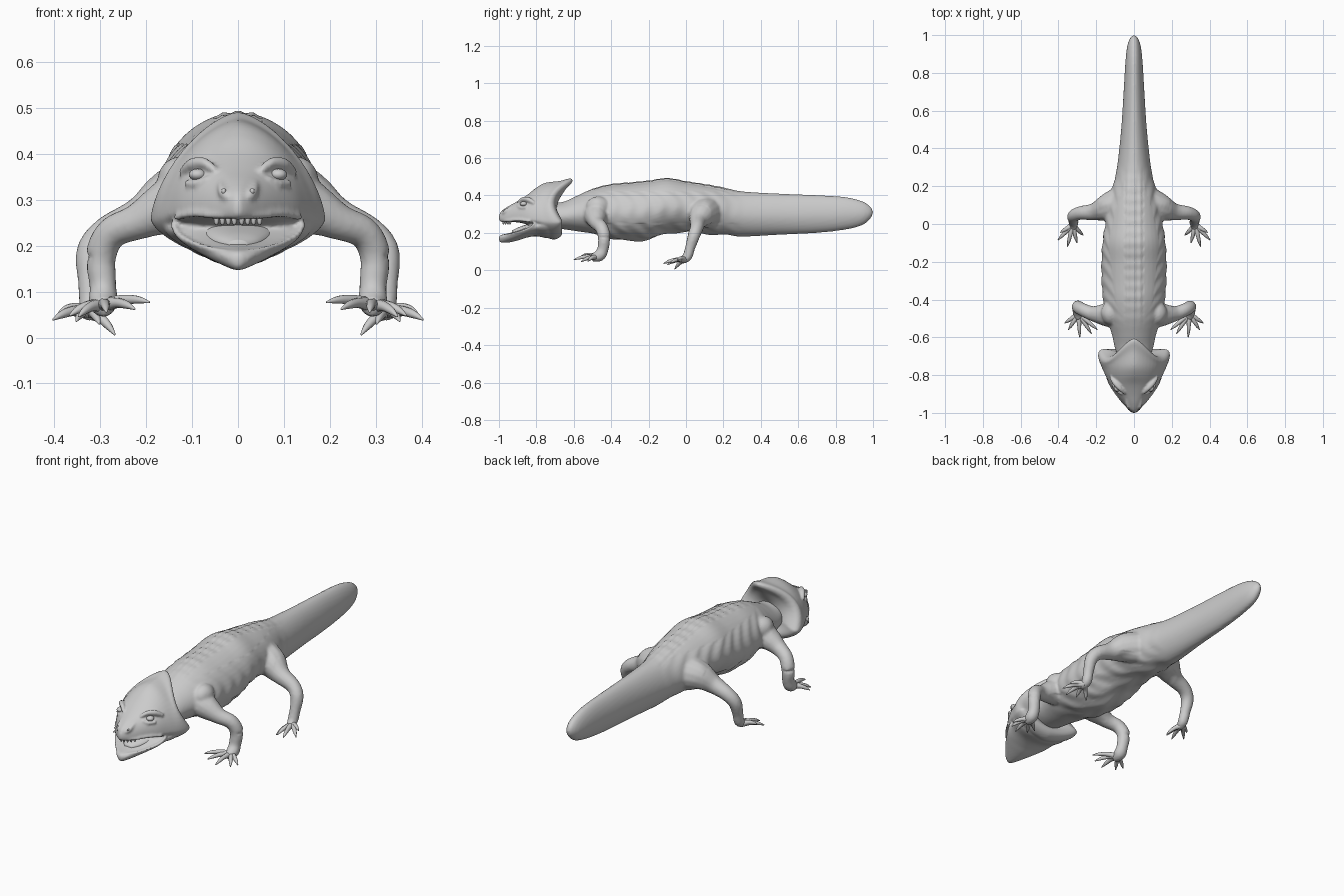
import bpy, bmesh, math
from mathutils import Vector


def spline(pts, k=6):
    """Catmull-Rom through tuples of any length."""
    p = [pts[0]] + list(pts) + [pts[-1]]
    out = []
    for i in range(1, len(p) - 2):
        for s in range(k):
            t = s / k
            out.append([0.5 * (2 * b + (c - a) * t + (2 * a - 5 * b + 4 * c - d) * t * t
                        + (3 * b - a - 3 * c + d) * t ** 3)
                        for a, b, c, d in zip(p[i - 1], p[i], p[i + 1], p[i + 2])])
    return out + [list(pts[-1])]


def skin(bm, rings):
    """Bridge rings of points and cap both ends."""
    vs = [[bm.verts.new(c) for c in r] for r in rings]
    n = len(vs[0])
    for a, b in zip(vs, vs[1:]):
        for i in range(n):
            bm.faces.new((a[i], a[(i + 1) % n], b[(i + 1) % n], b[i]))
    bm.faces.new(vs[0])
    bm.faces.new(vs[-1])


def loft(bm, stations, roundness=None, sides=40, k=6):
    """Stations along y: (y, half width, z top, z widest, z bottom, crest lean, roundness)."""
    if roundness:
        stations = [s + (0, roundness) for s in stations]
    rings = []
    for y, w, zt, zm, zb, lean, n in spline(stations, k):
        ring = []
        for i in range(sides):
            a = 2 * math.pi * i / sides
            c, s = math.cos(a), math.sin(a)
            x = math.copysign(abs(c) ** (2 / n), c) * w
            h = abs(s) ** (2 / n)
            z = zm + (h * (zt - zm) if s > 0 else -h * (zm - zb))
            dy = lean * (h ** 4 - .8 * math.sin(math.pi * h)) if s > 0 else 0
            ring.append((x, y + dy, z))
        rings.append(ring)
    skin(bm, rings)


def tube(bm, path, sides=14, k=5):
    """Mirrored pair of tapering tubes; path points are (x, y, z, radius)."""
    q = spline(path, k)
    for sx in (1, -1):
        c = [Vector((sx * p[0], p[1], p[2])) for p in q]
        rings = []
        for i, p in enumerate(q):
            d = c[min(i + 1, len(c) - 1)] - c[max(i - 1, 0)]
            rot = d.to_track_quat('Z', 'Y')
            r = max(p[3], 0.001)
            rings.append([c[i] + rot @ Vector((r * math.cos(2 * math.pi * j / sides),
                                               r * math.sin(2 * math.pi * j / sides), 0))
                          for j in range(sides)])
        skin(bm, rings)


def balls(bm, x, y, z, size):
    for sx in (1, -1):
        v = bmesh.ops.create_uvsphere(bm, u_segments=20, v_segments=12, radius=1)['verts']
        for w in v:
            w.co = Vector((sx * x + w.co.x * size[0], y + w.co.y * size[1], z + w.co.z * size[2]))


def finish(name, bm):
    bmesh.ops.recalc_face_normals(bm, faces=bm.faces)
    me = bpy.data.meshes.new(name)
    bm.to_mesh(me)
    bm.free()
    me.shade_smooth()
    ob = bpy.data.objects.new(name, me)
    bpy.context.collection.objects.link(ob)
    return ob


def fuse(ob, voxel, rounds):
    """Melt overlapping parts into one sculpted skin."""
    m = ob.modifiers.new("fuse", 'REMESH')
    m.mode, m.voxel_size, m.use_smooth_shade = 'VOXEL', voxel, True
    s = ob.modifiers.new("soften", 'SMOOTH')
    s.factor, s.iterations = 0.5, rounds
    dg = bpy.context.evaluated_depsgraph_get()
    me = bpy.data.meshes.new_from_object(ob.evaluated_get(dg))
    ob.modifiers.clear()
    ob.data = me
    me.shade_smooth()


# Trunk and tail: y, half width, top, bottom
trunk = [(-.74, .07, .36, .23), (-.66, .1, .365, .22), (-.59, .116, .395, .21),
         (-.5, .143, .435, .195), (-.4, .163, .46, .17), (-.3, .172, .468, .155),
         (-.2, .172, .478, .165), (-.1, .167, .492, .195), (0, .153, .475, .205),
         (.1, .14, .46, .195), (.2, .112, .442, .19), (.3, .09, .422, .18),
         (.5, .068, .41, .19), (.7, .055, .402, .2), (.85, .046, .392, .217),
         (.94, .036, .37, .24), (.985, .02, .342, .275), (1.0, .004, .315, .305)]
bm = bmesh.new()
loft(bm, [(y, w, t, b + (t - b) * .47, b) for y, w, t, b in trunk], 1.85)
# Front legs with shoulders and palms
tube(bm, [(.08, -.48, .31, .075), (.15, -.48, .285, .062), (.22, -.474, .252, .04),
          (.275, -.452, .228, .035), (.298, -.438, .18, .034), (.294, -.445, .11, .03),
          (.294, -.465, .078, .032), (.293, -.505, .066, .02)])
balls(bm, .125, -.47, .34, (.05, .065, .055))
# Hind legs with hips and soles
tube(bm, [(.07, .11, .31, .09), (.14, .088, .298, .075), (.21, .065, .262, .047),
          (.285, .058, .228, .036), (.32, .042, .185, .033), (.322, .022, .12, .027),
          (.32, .005, .07, .026), (.325, -.03, .05, .017)])
body = finish("body", bm)
fuse(body, .008, 3)

# Shallow rib folds, low spine ridges and loose belly skin
for v in body.data.vertices:
    x, y, z = v.co
    if -.56 < y < .32 and abs(x) < .19:
        fade = min(1, (y + .56) * 6, (.32 - y) * 6)
        if z < .42 and abs(x) > .06:
            v.co.x += math.copysign(.0022, x) * fade * math.sin(75 * y + 38 * z + 2 * math.sin(30 * z))
        if z > .38 and abs(x) < .05:
            v.co.z += fade * (.0025 * math.cos(x * 190) + .0012 * math.sin(y * 110))
        if z < .25:
            v.co.z += .005 * fade * math.sin(34 * y + 25 * abs(x)) * math.cos(40 * x)

# Clawed toes
bm = bmesh.new()
front = ((.293, -.475, .07), [(.367, -.525, .048), (.347, -.56, .046), (.287, -.6, .056),
                              (.225, -.58, .062), (.193, -.56, .077)])
hind = ((.325, -.005, .056), [(.403, -.085, .039), (.352, -.12, .036), (.302, -.1, .03),
                              (.268, -.06, .006), (.39, -.045, .055)])
for root, tips in (front, hind):
    r = Vector(root)
    for t in tips:
        t = Vector(t)
        a, b = r.lerp(t, .42), r.lerp(t, .75)
        tube(bm, [(*r, .017), (a.x, a.y, a.z + .009, .0115), (b.x, b.y, b.z + .007, .0085), (*t, .002)],
             sides=10, k=4)
finish("toes", bm)

# Head: upper jaw, backswept crest, flared cheek lobes, notch between them
bm = bmesh.new()
loft(bm, [(-1.0, .006, .295, .28, .268, 0, 2), (-.985, .024, .318, .276, .258, 0, 2),
          (-.95, .055, .342, .272, .258, 0, 2.1), (-.9, .093, .37, .272, .256, 0, 2.2),
          (-.85, .127, .402, .272, .245, 0, 2.1), (-.8, .152, .442, .268, .225, 0, 1.85),
          (-.76, .17, .468, .262, .185, .01, 1.65), (-.715, .187, .478, .258, .165, .04, 1.55),
          (-.685, .19, .491, .258, .17, .06, 1.55), (-.667, .18, .487, .26, .185, .06, 1.55),
          (-.662, .155, .468, .265, .205, .052, 1.6), (-.672, .11, .435, .28, .22, .03, 1.7),
          (-.69, .05, .36, .28, .24, 0, 2)], sides=56)
# Brow ridges, eyelids and nostril swellings
tube(bm, [(.05, -.898, .364, .007), (.073, -.872, .38, .012), (.1, -.842, .377, .014),
          (.124, -.81, .358, .008)])
tube(bm, [(.062, -.9, .348, .006), (.088, -.885, .336, .008), (.113, -.855, .337, .006)])
tube(bm, [(.012, -.982, .3, .006), (.03, -.966, .314, .012), (.038, -.925, .338, .008)])
# Upper lip
tube(bm, [(.004, -.99, .266, .007), (.05, -.95, .266, .008), (.095, -.895, .27, .008),
          (.135, -.835, .262, .007)])
# Lower jaw with its floor and lip
loft(bm, [(-1.0, .008, .18, .17, .158), (-.985, .03, .19, .178, .147),
          (-.94, .065, .2, .19, .15), (-.89, .1, .216, .203, .162),
          (-.85, .125, .236, .215, .175), (-.8, .145, .27, .235, .182),
          (-.73, .16, .3, .245, .172), (-.69, .08, .29, .25, .2)], 1.75)
tube(bm, [(.004, -.99, .183, .006), (.058, -.945, .193, .006), (.1, -.89, .207, .006),
          (.13, -.84, .225, .007), (.143, -.81, .25, .006)])
head = finish("head", bm)
fuse(head, .006, 3)

# Eyes
bm = bmesh.new()
balls(bm, .088, -.868, .355, (.019, .019, .013))
finish("eyes", bm)

# Nostrils
bm = bmesh.new()
balls(bm, .031, -.974, .319, (.005, .006, .007))
finish("nostrils", bm)

# Tongue
bm = bmesh.new()
loft(bm, [(-.93, .02, .212, .2, .185), (-.9, .05, .228, .208, .185),
          (-.85, .075, .246, .22, .19), (-.79, .085, .265, .23, .2)], 2.2, sides=24)
finish("tongue", bm)

# Small blunt front teeth
bm = bmesh.new()
for i in range(4):
    x, y = .008 + .013 * i, -.976 + .012 * i
    tube(bm, [(x, y, .266, .006), (x, y, .252, .0055), (x, y, .245, .002)], sides=8, k=2)
finish("teeth", bm)
